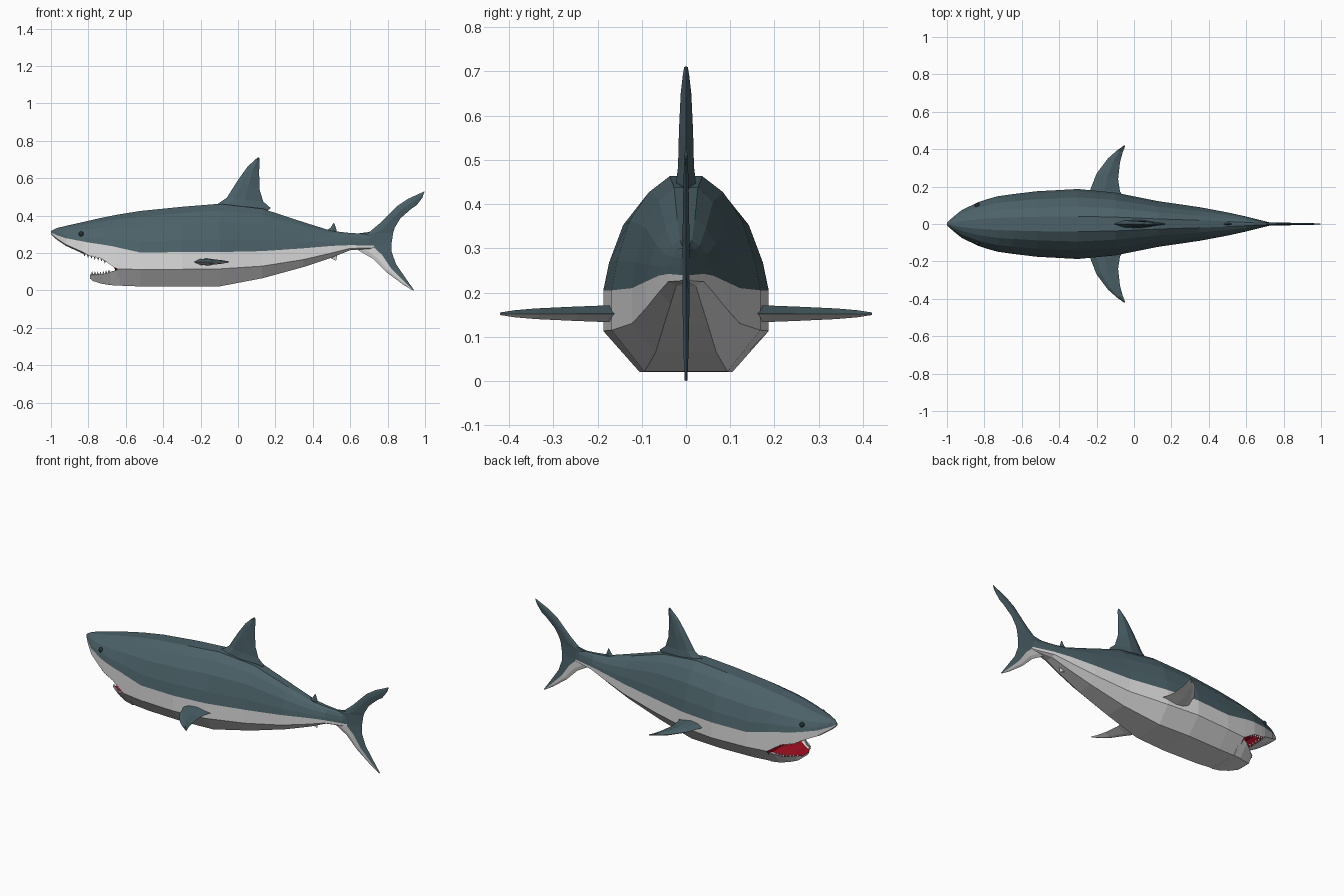
import bpy, bmesh, math
from mathutils import Vector

if "Cube" in bpy.data.objects:
    bpy.data.objects.remove(bpy.data.objects["Cube"])


def material(name, rgb):
    m = bpy.data.materials.new(name)
    m.diffuse_color = (*rgb, 1)
    m.use_nodes = True
    m.node_tree.nodes["Principled BSDF"].inputs["Base Color"].default_value = m.diffuse_color
    return m


SLATE = material("slate grey", (0.07, 0.12, 0.138))
WHITE = material("belly white", (0.72, 0.72, 0.72))
RED = material("mouth red", (0.36, 0.004, 0.015))
DARK = material("eye dark", (0.02, 0.03, 0.035))
MATS = [SLATE, WHITE, RED, DARK]


def finish(bm, name):
    bmesh.ops.recalc_face_normals(bm, faces=bm.faces)
    me = bpy.data.meshes.new(name)
    bm.to_mesh(me)
    bm.free()
    for m in MATS:
        me.materials.append(m)
    ob = bpy.data.objects.new(name, me)
    bpy.context.collection.objects.link(ob)
    return ob


def loft(name, rings, colour):
    """Skin closed rings of points; colour(i, j) picks a material per face."""
    bm = bmesh.new()
    vs = [[bm.verts.new(p) for p in r] for r in rings]
    n = len(rings[0])
    for i in range(len(vs) - 1):
        for j in range(n):
            k = (j + 1) % n
            f = bm.faces.new((vs[i][j], vs[i][k], vs[i + 1][k], vs[i + 1][j]))
            f.material_index = colour(i, j)
    for i, r in ((0, vs[0]), (len(vs) - 2, vs[-1])):
        bm.faces.new(r).material_index = colour(i, n // 2)
    return finish(bm, name)


def mirrored(x, half):
    return [(x, y, z) for y, z in half] + [(x, -y, z) for y, z in reversed(half)]


# Body: x, half width, top, colour line, crease (lip over the mouth), underside
BODY = [(-1, .006, .318, .31, .303, .30), (-.97, .035, .333, .296, .278, .272),
        (-.92, .075, .345, .279, .245, .238), (-.83, .118, .365, .262, .205, .197),
        (-.80, .128, .372, .256, .188, .222), (-.73, .148, .388, .246, .17, .215),
        (-.66, .158, .402, .234, .122, .17), (-.645, .16, .405, .23, .115, .026),
        (-.52, .175, .425, .202, .112, .021), (-.3, .187, .447, .205, .113, .02),
        (-.1, .168, .463, .205, .115, .021), (.13, .122, .437, .21, .13, .065),
        (.35, .09, .365, .225, .165, .125), (.5, .062, .318, .238, .2, .175),
        (.6, .04, .307, .242, .225, .215), (.7, .015, .302, .24, .226, .222),
        (.74, .004, .295, .24, .23, .225)]


def body_ring(x, w, top, line, crease, low):
    back = [(a * w, line + b * (top - line))
            for a, b in ((.22, 1), (.5, .86), (.76, .61), (.93, .26), (1, 0))]
    return mirrored(x, back + [(w, crease), (.56 * w, low)])


def body_colour(i, j):
    k = min(j, abs(12 - j))
    if j == 13 or k < 4:
        return 0
    return 2 if k > 4 and 3 <= i <= 6 else 1


loft("body", [body_ring(*s) for s in BODY], body_colour)

# Lower jaw: x, half width, rim, underside
JAW = [(-.79, .045, .085, .062), (-.775, .075, .088, .05), (-.73, .11, .085, .036),
       (-.68, .143, .1, .028), (-.63, .159, .116, .025)]
loft("lower_jaw",
     [mirrored(x, [(.78 * w, r - .012), (w, r), (.6 * w, b)]) for x, w, r, b in JAW],
     lambda i, j: 2 if j == 5 else 1)


# Teeth along both jaws
def sample(table, x, col):
    for a, b in zip(table, table[1:]):
        if a[0] <= x <= b[0]:
            return a[col] + (b[col] - a[col]) * (x - a[0]) / (b[0] - a[0])


spots = []
for i in range(7):
    x = -.82 + i * .018
    xl = -.78 + i * .015
    for s in (1, -1):
        spots.append((x, s * .93 * sample(BODY, x, 1), sample(BODY, x, 4) - .004, -1))
        spots.append((xl, s * .9 * sample(JAW, xl, 1), sample(JAW, xl, 2) + .004, 1))
    spots.append((-.822, (i - 3) * .025, .197, -1))
bm = bmesh.new()
for x, y, z, d in spots:
    base = [bm.verts.new((x + .007 * math.cos(a), y + .007 * math.sin(a), z - d * .008))
            for a in (0, math.pi / 2, math.pi, math.pi * 1.5)]
    tip = bm.verts.new((x, y, z + d * .012))
    bm.faces.new(base)
    for j in range(4):
        bm.faces.new((base[j], base[(j + 1) % 4], tip))
for f in bm.faces:
    f.material_index = 1
finish(bm, "teeth")


# Fins: stations of lead (x, s), trail (x, s) and half thickness
def fin(name, stations, place, colour=lambda i, j: 0):
    rings = []
    for lx, ls, tx, ts, h in stations:
        ring = []
        for u, t in ((0, 0), (.2, .8), (.5, 1), (1, 0), (.5, -1), (.2, -.8)):
            ring.append(place(lx + u * (tx - lx), ls + u * (ts - ls), t * h))
        rings.append(ring)
    return loft(name, rings, colour)


def upright(x, s, t):
    return (x, t, s)


fin("dorsal_fin", [(-.12, .435, .15, .42, .026), (-.11, .462, .175, .44, .022),
                   (-.06, .495, .135, .475, .018), (0, .59, .115, .54, .016),
                   (.05, .66, .113, .64, .012), (.09, .698, .116, .69, .007),
                   (.108, .711, .114, .708, .004)], upright)
fin("second_dorsal_fin", [(.46, .31, .53, .305, .008), (.495, .335, .525, .33, .005),
                          (.51, .36, .515, .358, .002)], upright)
fin("anal_fin", [(.45, .2, .53, .21, .007), (.49, .175, .53, .185, .005),
                 (.52, .16, .525, .162, .002)], upright, lambda i, j: 1)

# Tail fin, with a white leading half on the lower lobe
fin("tail_fin", [(.93, .002, .942, 0, .003), (.88, .033, .90, .06, .005),
                 (.79, .1, .845, .14, .007), (.72, .17, .82, .21, .008),
                 (.62, .228, .82, .245, .008), (.62, .302, .83, .31, .008),
                 (.70, .31, .838, .335, .008), (.76, .36, .868, .385, .007),
                 (.85, .45, .925, .435, .006), (.91, .49, .955, .455, .005),
                 (.998, .53, .985, .495, .003)], upright,
    lambda i, j: 1 if i < 4 and j in (0, 1, 4, 5) else 0)

# Pectoral fins (white below) and eyes, one per side
for side, label in ((1, "left"), (-1, "right")):
    fin("pectoral_fin_" + label,
        [(-.24, .13, -.05, .13, .02), (-.235, .18, -.075, .175, .019),
         (-.2, .27, -.085, .24, .016), (-.14, .35, -.075, .33, .012),
         (-.095, .39, -.06, .385, .008), (-.052, .421, -.047, .418, .003)],
        lambda x, s, t, side=side: (x, side * s, .152 + t),
        lambda i, j: 0 if j < 3 else 1)
    bm = bmesh.new()
    bmesh.ops.create_uvsphere(bm, u_segments=12, v_segments=8, radius=.014)
    bmesh.ops.translate(bm, verts=bm.verts, vec=Vector((-.838, side * .099, .301)))
    for f in bm.faces:
        f.material_index = 3
    finish(bm, "eye_" + label)
